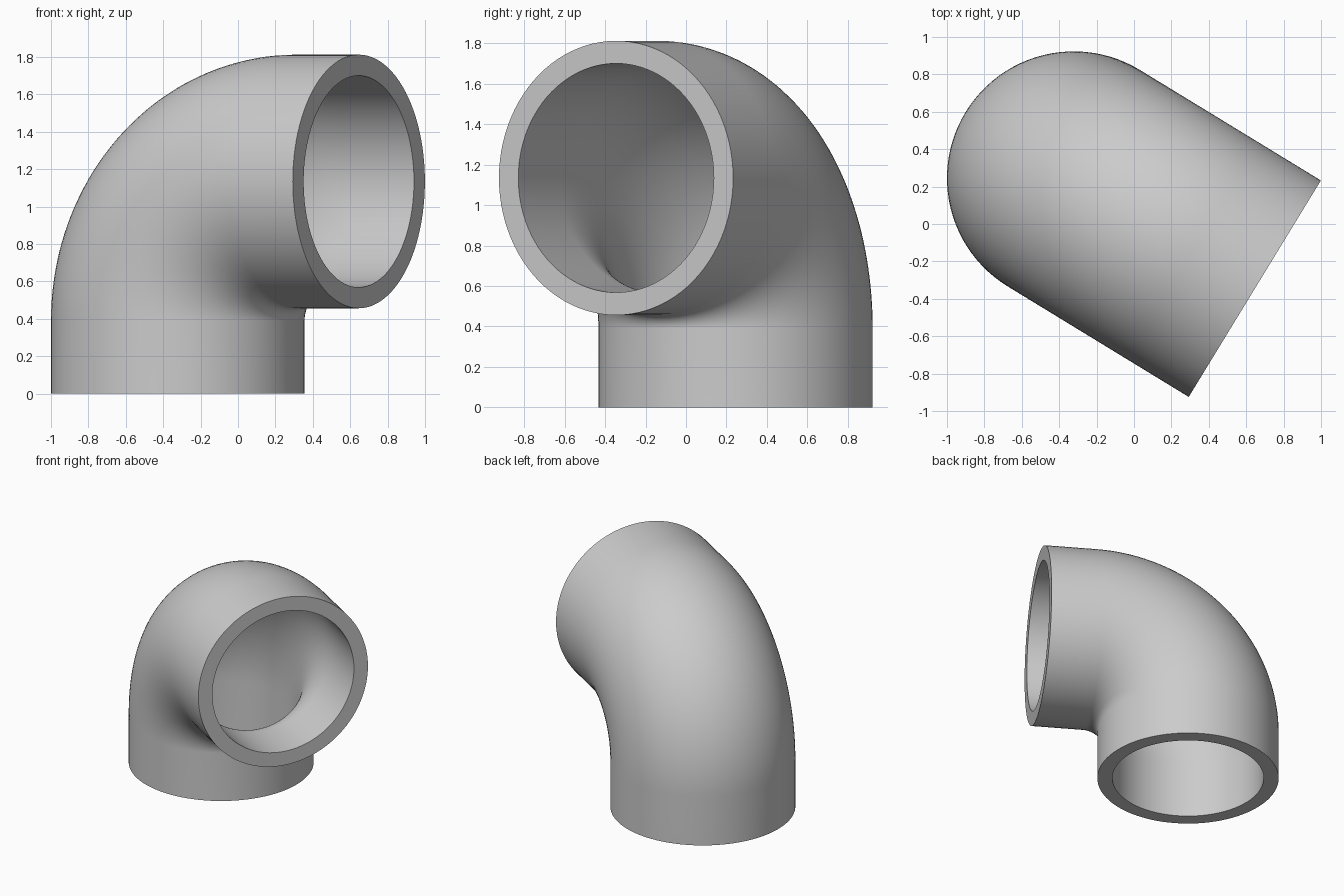
import bpy, bmesh
from math import sin, cos, pi, radians
from mathutils import Vector

cube = bpy.data.objects.get("Cube")
if cube:
    bpy.data.objects.remove(cube, do_unlink=True)

OUTER, INNER = 0.678, 0.566      # pipe radii
REACH, BEND = 1.134, 0.745       # base axis to mouth, centreline bend radius
STRAIGHT = REACH - BEND
SIDES, STEPS = 96, 40
HEADING = radians(-31.4)         # direction the mouth faces
BASE = Vector((-0.322, 0.245, 0))

forward = Vector((cos(HEADING), sin(HEADING), 0))
across = Vector((-sin(HEADING), cos(HEADING), 0))
up = Vector((0, 0, 1))

# Centreline stations: position and bend angle
stations = [(BASE, 0)]
for i in range(STEPS + 1):
    t = pi / 2 * i / STEPS
    centre = BASE + forward * BEND * (1 - cos(t)) + up * (STRAIGHT + BEND * sin(t))
    stations.append((centre, t))
stations.append((BASE + forward * REACH + up * REACH, pi / 2))

bm = bmesh.new()


def ring(centre, t, radius):
    outward = up * sin(t) - forward * cos(t)
    return [bm.verts.new(centre + radius * (outward * cos(a) + across * sin(a)))
            for a in (2 * pi * k / SIDES for k in range(SIDES))]


# Outer wall upwards, then inner wall back down, closed at both rims
rings = [ring(c, t, OUTER) for c, t in stations]
rings += [ring(c, t, INNER) for c, t in reversed(stations)]
for a, b in zip(rings, rings[1:] + rings[:1]):
    for k in range(SIDES):
        n = (k + 1) % SIDES
        bm.faces.new((a[k], a[n], b[n], b[k]))
bmesh.ops.recalc_face_normals(bm, faces=bm.faces)

mesh = bpy.data.meshes.new("pipe_elbow")
bm.to_mesh(mesh)
bm.free()
elbow = bpy.data.objects.new("pipe_elbow", mesh)
bpy.context.collection.objects.link(elbow)

# Plain grey finish
grey = bpy.data.materials.new("light_grey")
grey.use_nodes = True
colour = (0.6, 0.6, 0.6, 1)
grey.diffuse_color = colour
grey.node_tree.nodes["Principled BSDF"].inputs["Base Color"].default_value = colour
mesh.materials.append(grey)

# Smooth walls with crisp rims
bpy.ops.object.select_all(action="DESELECT")
elbow.select_set(True)
bpy.context.view_layer.objects.active = elbow
bpy.ops.object.shade_smooth_by_angle(angle=radians(40))
